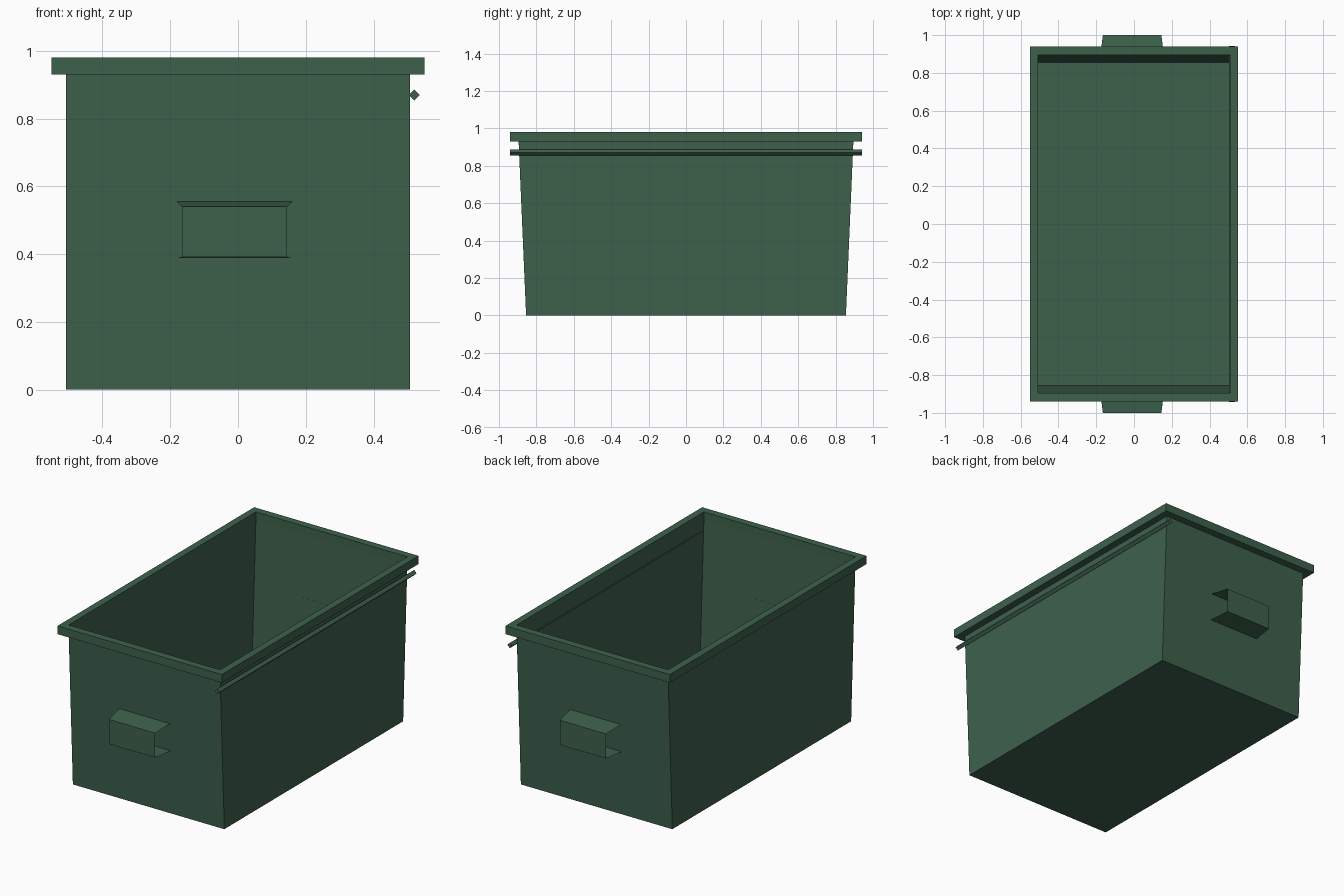
import bpy, bmesh, math

if "Cube" in bpy.data.objects:
    bpy.data.objects.remove(bpy.data.objects["Cube"])

green = bpy.data.materials.new("dark green")
green.diffuse_color = (0.048, 0.12, 0.073, 1)
green.use_nodes = True
green.node_tree.nodes["Principled BSDF"].inputs["Base Color"].default_value = green.diffuse_color


def make(name, loops, bridges, caps=()):
    """Build a mesh from point loops: bridge pairs of loops (closed or open) and cap some."""
    bm = bmesh.new()
    vs = [[bm.verts.new(p) for p in loop] for loop in loops]
    for a, b, closed in bridges:
        n = len(vs[a])
        for i in range(n if closed else n - 1):
            j = (i + 1) % n
            bm.faces.new((vs[a][i], vs[a][j], vs[b][j], vs[b][i]))
    for c in caps:
        bm.faces.new(vs[c])
    bmesh.ops.recalc_face_normals(bm, faces=bm.faces)
    me = bpy.data.meshes.new(name)
    bm.to_mesh(me)
    bm.free()
    me.materials.append(green)
    ob = bpy.data.objects.new(name, me)
    bpy.context.collection.objects.link(ob)
    return ob


def rect(x, y, z):
    return [(-x, -y, z), (x, -y, z), (x, y, z), (-x, y, z)]


IN_X, IN_Y = 0.507, 0.895

# Thin sheet tub, tapering along its length
make("tub", [rect(IN_X, 0.855, 0), rect(IN_X, IN_Y, 0.93)], [(0, 1, True)], [0])

# Square rim around the opening
make("rim",
     [rect(IN_X, IN_Y, 0.93), rect(0.55, 0.94, 0.93),
      rect(0.55, 0.94, 0.98), rect(IN_X, IN_Y, 0.98)],
     [(0, 1, True), (1, 2, True), (2, 3, True), (3, 0, True)])

# Four-sided rod along the right side
rod = [[(0.52 + 0.016 * math.cos(k * math.pi / 2), y,
         0.87 + 0.016 * math.sin(k * math.pi / 2)) for k in range(4)]
       for y in (-0.942, 0.942)]
make("side_rod", rod, [(0, 1, True)], [0, 1])

# Open-sided strap handles on both ends: (half width, y, z) profile
profile = [(0.17, 0.878, 0.555), (0.155, 1.0, 0.54),
           (0.155, 1.0, 0.392), (0.17, 0.871, 0.388)]
for name, s in (("front_handle", -1), ("back_handle", 1)):
    make(name, [[(-0.01 + side * w, s * y, z) for w, y, z in profile]
                for side in (-1, 1)], [(0, 1, False)])
